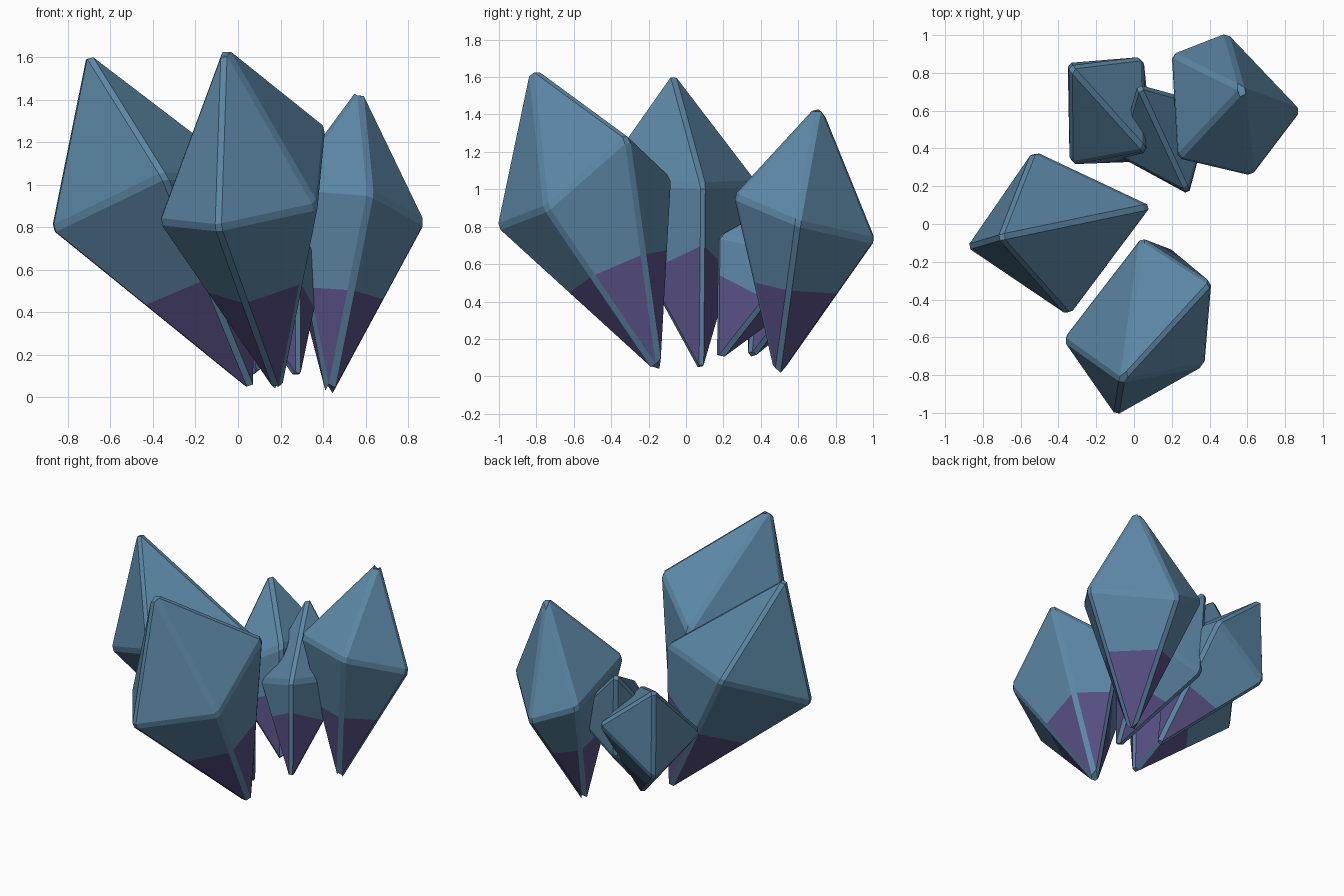
import bpy
import bmesh
from mathutils import Vector

cube = bpy.data.objects.get("Cube")
if cube:
    bpy.data.objects.remove(cube, do_unlink=True)


def make_material(name, colour):
    material = bpy.data.materials.new(name)
    material.use_nodes = True
    material.diffuse_color = colour
    material.node_tree.nodes["Principled BSDF"].inputs["Base Color"].default_value = colour
    return material


MATERIALS = [
    make_material("steel blue crystal", (0.107, 0.243, 0.38, 1)),
    make_material("dusky purple crystal", (0.10, 0.08, 0.235, 1)),
]
BEVEL_WIDTH = 0.02
ROOT_SHARE = 0.34  # part of the axis that is purple


def pushed_out(point, centre, distance):
    """Move a corner outward, to make up for what its bevel trims off."""
    return point + (point - centre).normalized() * distance


def crystal(name, bottom, top, girdle):
    """Leaning double pyramid with bevelled edges and a purple root."""
    bottom, top = Vector(bottom), Vector(top)
    girdle = [Vector(p) for p in girdle]
    count = len(girdle)
    centre = sum(girdle, Vector()) / count
    bottom = pushed_out(bottom, centre, 0.05)
    top = pushed_out(top, centre, 0.04)
    girdle = [pushed_out(p, centre, 0.02) for p in girdle]

    # Colour boundary: a cut square to the axis across the lower pyramid
    axis = top - bottom
    level = ROOT_SHARE * axis.length_squared
    cut = [bottom.lerp(p, level / axis.dot(p - bottom)) for p in girdle]

    bm = bmesh.new()
    low, high = bm.verts.new(bottom), bm.verts.new(top)
    ring = [bm.verts.new(p) for p in girdle]
    root = [bm.verts.new(p) for p in cut]
    for i in range(count):
        j = (i + 1) % count
        bm.faces.new((ring[i], ring[j], high))
        bm.faces.new((root[i], root[j], ring[j], ring[i]))
        bm.faces.new((low, root[j], root[i])).material_index = 1
    bmesh.ops.recalc_face_normals(bm, faces=bm.faces[:])

    # Bevel every real edge but not the flat colour boundary
    sharp = [e for e in bm.edges if not all(v in root for v in e.verts)]
    bmesh.ops.bevel(bm, geom=sharp, offset=BEVEL_WIDTH, segments=1,
                    profile=0.5, affect='EDGES', clamp_overlap=True)

    mesh = bpy.data.meshes.new(name)
    bm.to_mesh(mesh)
    bm.free()
    for material in MATERIALS:
        mesh.materials.append(material)
    obj = bpy.data.objects.new(name, mesh)
    bpy.context.collection.objects.link(obj)
    return obj


# Each crystal: bottom tip, top tip, then the corners around its widest part
crystal("front_crystal", (0.19, -0.15, 0.03), (-0.06, -0.82, 1.63),
        [(-0.36, -0.61, 0.83), (-0.09, -1, 0.8), (0.36, -0.74, 0.9),
         (0.4, -0.32, 1.27), (0.04, -0.09, 1.05)])

crystal("right_crystal", (0.06, 0.08, 0.04), (-0.7, -0.07, 1.6),
        [(-0.87, -0.12, 0.79), (-0.35, -0.47, 1.04),
         (0.07, 0.09, 1.02), (-0.53, 0.37, 1.03)])

crystal("left_crystal", (0.43, 0.49, 0.01), (0.57, 0.71, 1.43),
        [(0.21, 0.89, 0.85), (0.49, 1, 0.73), (0.87, 0.6, 0.82),
         (0.62, 0.27, 0.96), (0.24, 0.36, 0.99)])

crystal("back_crystal", (0.09, 0.35, 0.11), (-0.33, 0.82, 1.07),
        [(0.04, 0.87, 0.77), (-0.34, 0.84, 0.5),
         (-0.33, 0.33, 0.62), (0.05, 0.4, 0.85)])

crystal("inner_crystal", (0.28, 0.18, 0.1), (0.03, 0.72, 1.05),
        [(-0.07, 0.37, 0.6), (0.28, 0.18, 0.75),
         (0.4, 0.62, 0.66), (0.05, 0.7, 0.48)])
